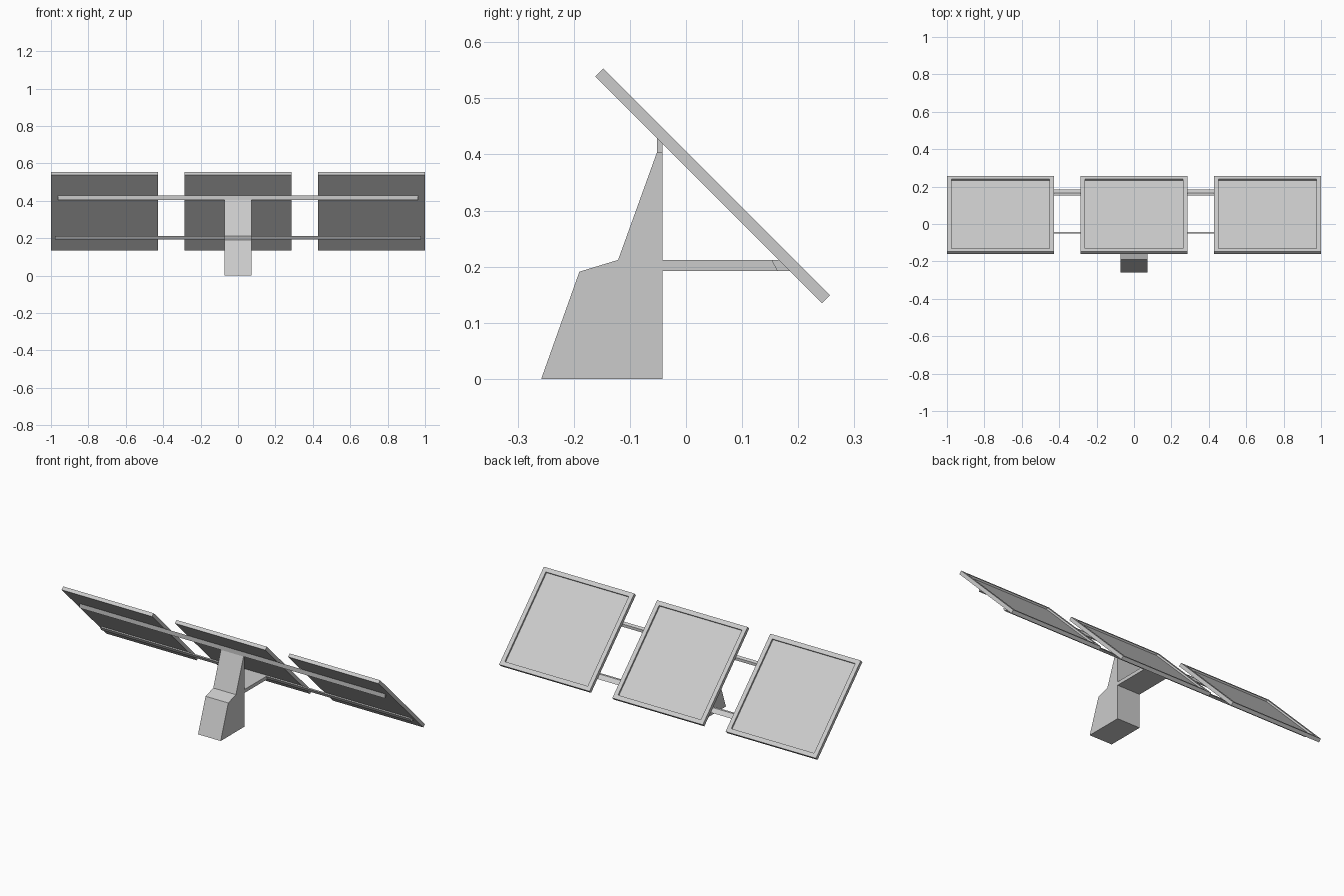
import bpy, bmesh, math
from mathutils import Vector

if "Cube" in bpy.data.objects:
    bpy.data.objects.remove(bpy.data.objects["Cube"])


def finish(bm, name):
    bmesh.ops.recalc_face_normals(bm, faces=bm.faces)
    mesh = bpy.data.meshes.new(name)
    bm.to_mesh(mesh)
    bm.free()
    obj = bpy.data.objects.new(name, mesh)
    bpy.context.collection.objects.link(obj)
    return obj


def prism(name, profile, half_width):
    """Extrude a (y, z) profile symmetrically along x."""
    bm = bmesh.new()
    face = bm.faces.new([bm.verts.new((-half_width, y, z)) for y, z in profile])
    ext = bmesh.ops.extrude_face_region(bm, geom=[face])
    verts = [g for g in ext["geom"] if isinstance(g, bmesh.types.BMVert)]
    bmesh.ops.translate(bm, verts=verts, vec=(2 * half_width, 0, 0))
    return finish(bm, name)


def panel(name, x):
    """Square slab with a framed, recessed upper face, tilted 45 degrees."""
    size, thick, border, depth = 0.571, 0.020, 0.034, 0.010
    bm = bmesh.new()
    bmesh.ops.create_cube(bm, size=1)
    bmesh.ops.scale(bm, verts=bm.verts, vec=(size, size, thick))
    bm.normal_update()
    top = max(bm.faces, key=lambda f: f.calc_center_median().z)
    bmesh.ops.inset_region(bm, faces=[top], thickness=border)
    inner = bmesh.ops.extrude_discrete_faces(bm, faces=[top])["faces"][0]
    bmesh.ops.translate(bm, verts=inner.verts, vec=(0, 0, -depth))
    # weld the recess walls to the frame
    bmesh.ops.remove_doubles(bm, verts=bm.verts, dist=1e-5)
    obj = finish(bm, name)
    obj.location = Vector((x, 0.0475, 0.344))
    obj.rotation_euler.x = math.radians(-45)
    return obj


# three solar panels
for label, x in (("left", -0.7145), ("middle", 0), ("right", 0.7145)):
    panel(label + "_solar_panel", x)

# post with stepped foot
prism("support_post", [(-0.258, 0), (-0.042, 0), (-0.042, 0.403),
                       (-0.052, 0.403), (-0.121, 0.212), (-0.19, 0.191)], 0.0715)

# arm reaching to the lower rail
prism("support_arm", [(-0.042, 0.192), (0.163, 0.192),
                      (0.152, 0.212), (-0.042, 0.212)], 0.0715)

# rails cut flush with the panel undersides
prism("upper_rail", [(-0.052, 0.403), (-0.042, 0.403),
                     (-0.042, 0.419), (-0.052, 0.429)], 0.963)
prism("lower_rail", [(0.163, 0.192), (0.185, 0.192),
                     (0.165, 0.212), (0.152, 0.212)], 0.978)
